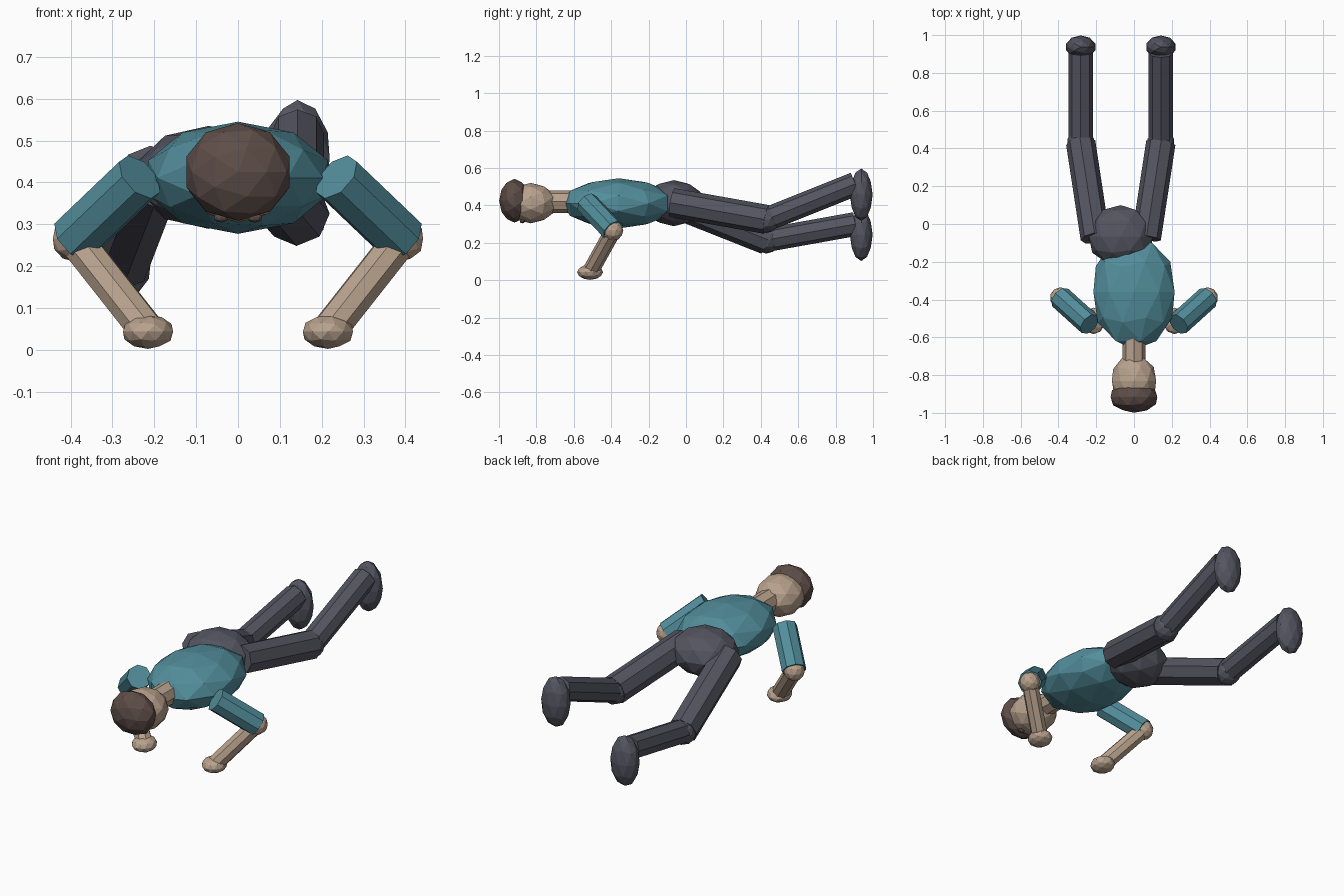
import bpy
import math
from mathutils import Vector

cube = bpy.data.objects.get("Cube")
if cube:
    bpy.data.objects.remove(cube, do_unlink=True)


def material(name, rgb):
    mat = bpy.data.materials.new(name)
    mat.use_nodes = True
    colour = (*rgb, 1.0)
    mat.diffuse_color = colour
    mat.node_tree.nodes["Principled BSDF"].inputs["Base Color"].default_value = colour
    return mat


SHIRT = material("teal_shirt", (0.085, 0.27, 0.33))
SKIN = material("tan_skin", (0.48, 0.36, 0.265))
TROUSERS = material("slate_trousers", (0.09, 0.09, 0.12))
HAIR = material("brown_hair", (0.11, 0.074, 0.064))


def finish(name, mat):
    obj = bpy.context.object
    obj.name = name
    obj.data.materials.append(mat)
    return obj


def blob(name, centre, radii, mat, lying=False):
    """Faceted ellipsoid; lying ones have their pole along the body."""
    bpy.ops.mesh.primitive_ico_sphere_add(subdivisions=2, radius=1, location=centre)
    obj = finish(name, mat)
    if lying:
        obj.rotation_euler.x = math.pi / 2
        radii = (radii[0], radii[2], radii[1])
    obj.scale = radii
    return obj


def limb(name, start, end, radius, mat):
    """Eight-sided tube between two joints."""
    a, b = Vector(start), Vector(end)
    bpy.ops.mesh.primitive_cylinder_add(vertices=8, radius=radius,
                                        depth=(b - a).length, location=(a + b) / 2)
    obj = finish(name, mat)
    obj.rotation_euler = (b - a).to_track_quat('Z', 'Y').to_euler()
    return obj


# Body and head
blob("torso", (0, -0.36, 0.411), (0.226, 0.305, 0.134), SHIRT, True)
blob("hips", (-0.07, -0.065, 0.412), (0.178, 0.165, 0.123), TROUSERS, True)
limb("neck", (0, -0.74, 0.42), (0, -0.6, 0.42), 0.06, SKIN)
blob("head", (0, -0.83, 0.412), (0.123, 0.14, 0.108), SKIN, True)
blob("hair", (0, -0.917, 0.425), (0.13, 0.082, 0.117), HAIR, True)

# Arms and eyes, mirrored across the body
for side, s in (("left", 1), ("right", -1)):
    shoulder = (s * 0.235, -0.53, 0.413)
    elbow = (s * 0.39, -0.39, 0.265)
    hand = (s * 0.215, -0.513, 0.043)
    limb(side + "_upper_arm", shoulder, elbow, 0.063, SHIRT)
    blob(side + "_elbow", elbow, (0.055, 0.055, 0.055), SKIN)
    limb(side + "_forearm", elbow, hand, 0.044, SKIN)
    blob(side + "_hand", hand, (0.063, 0.07, 0.041), SKIN)
    blob(side + "_eye", (s * 0.04, -0.875, 0.316), (0.018, 0.014, 0.012), HAIR)

# Legs, each side kicked to a different height
legs = (
    ("left", 1, 0.325, 0.515, 0.457),
    ("right", -1, 0.215, 0.3, 0.243),
)
for side, s, knee_z, ankle_z, foot_z in legs:
    hip = (-0.07 + s * 0.135, -0.075, 0.415)
    knee = (-0.07 + s * 0.212, 0.43, knee_z)
    ankle = (-0.07 + s * 0.212, 0.905, ankle_z)
    limb(side + "_thigh", hip, knee, 0.078, TROUSERS)
    blob(side + "_knee", knee, (0.073, 0.073, 0.073), TROUSERS)
    limb(side + "_shin", knee, ankle, 0.064, TROUSERS)
    blob(side + "_foot", (ankle[0], 0.937, foot_z), (0.081, 0.061, 0.14), TROUSERS)
